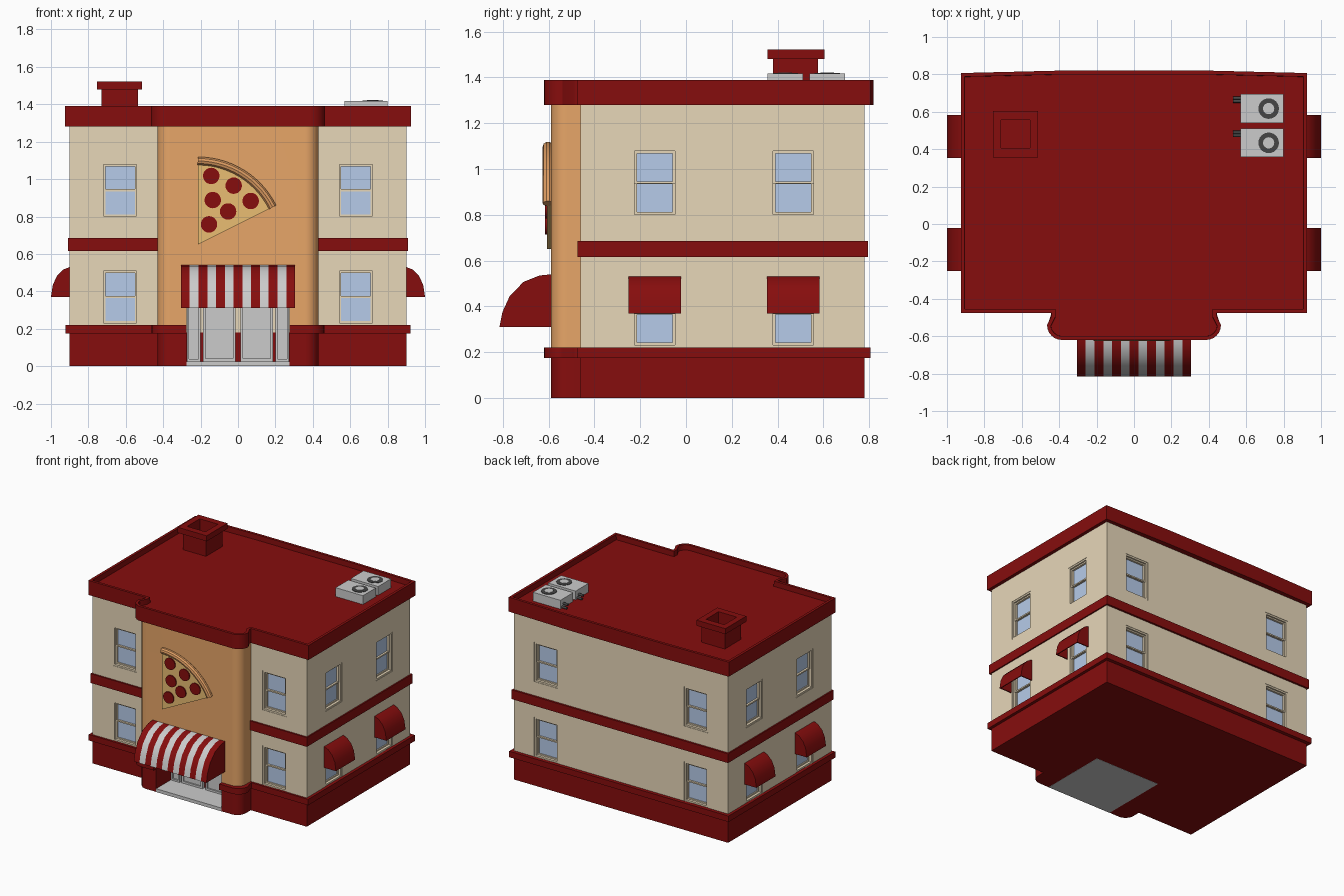
import bpy, bmesh
from math import radians, cos, sin, pi
from mathutils import Matrix, Vector

if "Cube" in bpy.data.objects:
    bpy.data.objects.remove(bpy.data.objects["Cube"])

I = Matrix.Identity(4)


def material(name, rgb):
    m = bpy.data.materials.new(name)
    m.diffuse_color = (*rgb, 1)
    m.use_nodes = True
    m.node_tree.nodes["Principled BSDF"].inputs["Base Color"].default_value = m.diffuse_color
    return m


RED = material("red", (0.24, 0.004, 0.004))
CREAM = material("cream", (0.80, 0.68, 0.485))
ORANGE = material("orange", (0.80, 0.38, 0.138))
GLASS = material("glass", (0.47, 0.60, 0.82))
CHEESE = material("cheese", (0.82, 0.51, 0.17))
CRUST = material("crust", (0.72, 0.33, 0.12))
DARK = material("dark", (0.06, 0.06, 0.06))
WHITE = material("white", (0.8, 0.8, 0.8))


def finish(name, bm, mat):
    bmesh.ops.recalc_face_normals(bm, faces=bm.faces)
    me = bpy.data.meshes.new(name)
    bm.to_mesh(me)
    bm.free()
    ob = bpy.data.objects.new(name, me)
    bpy.context.collection.objects.link(ob)
    if mat:
        me.materials.append(mat)
    return ob


def add_prism(bm, pts, z0, z1, frame=I):
    lo = [bm.verts.new(frame @ Vector((x, y, z0))) for x, y in pts]
    hi = [bm.verts.new(frame @ Vector((x, y, z1))) for x, y in pts]
    bm.faces.new(lo[::-1])
    top = bm.faces.new(hi)
    for i in range(len(pts)):
        j = (i + 1) % len(pts)
        bm.faces.new((lo[i], lo[j], hi[j], hi[i]))
    return top


def prism(name, pts, z0, z1, mat, frame=I):
    bm = bmesh.new()
    add_prism(bm, pts, z0, z1, frame)
    return finish(name, bm, mat)


def boxes(name, items, mat, frames=(I,)):
    bm = bmesh.new()
    for f in frames:
        for (x0, y0, z0), (x1, y1, z1) in items:
            add_prism(bm, [(x0, y0), (x1, y0), (x1, y1), (x0, y1)], z0, z1, f)
    return finish(name, bm, mat)


def cut(cutter, *targets):
    cutter.hide_render = True
    cutter.display_type = 'WIRE'
    for t in targets:
        mod = t.modifiers.new("cut", 'BOOLEAN')
        mod.operation, mod.solver, mod.object = 'DIFFERENCE', 'EXACT', cutter


def rect(x, y0, y1):
    return [(-x, y0), (x, y0), (x, y1), (-x, y1)]


def circle(x, y, r, n=24):
    return [(x + r * cos(2 * pi * i / n), y + r * sin(2 * pi * i / n)) for i in range(n)]


def mirrored(half):
    return half + [(-x, y) for x, y in reversed(half)]


def bay_corner(bay, bay_y, r):
    return [(bay - r + r * sin(i * pi / 12), bay_y + r - r * cos(i * pi / 12)) for i in range(7)]


def outline(w, front, back, bay, bay_y, neck, r=0.07, bow=0.0):
    # Building plan with a round-cornered front bay, mirrored about x = 0
    return mirrored(bay_corner(bay, bay_y, r) + [(neck, front - 0.015), (neck, front), (w, front), (w, back), (0.4, back + bow)])


def facing(x, y, z, deg):
    # Local axes: x = outward, y = up, z = along the wall
    return Matrix.Translation((x, y, z)) @ Matrix.Rotation(radians(deg), 4, 'Z') @ Matrix.Rotation(pi / 2, 4, 'X')


# Walls, base and front bay
base = prism("base", outline(0.90, -0.46, 0.78, 0.43, -0.59, 0.43), 0.001, 0.18, RED)
walls = prism("walls", rect(0.90, -0.46, 0.78), 0.18, 1.30, CREAM)
bay = prism("front_bay", mirrored(bay_corner(0.43, -0.59, 0.07) + [(0.43, -0.40)]), 0.18, 1.30, ORANGE)

# Trim bands
base_trim = prism("base_trim", outline(0.922, -0.475, 0.807, 0.462, -0.62, 0.445, 0.08), 0.175, 0.22, RED)
prism("middle_trim", rect(0.91, -0.473, 0.795), 0.615, 0.685, RED)

# Roof slab with sunken floor and parapet
bm = bmesh.new()
top = add_prism(bm, outline(0.925, -0.475, 0.807, 0.465, -0.62, 0.44, 0.08, 0.013), 1.28, 1.39)
bm.normal_update()
bmesh.ops.inset_individual(bm, faces=[top], thickness=0.02, use_even_offset=True)
bmesh.ops.inset_individual(bm, faces=[top], thickness=0.001, depth=-0.04, use_even_offset=True)
roof = finish("roof", bm, RED)

# Entrance recess, floor and doors
cut(boxes("entrance_cutter", [((-0.275, -0.9, -0.1), (0.275, -0.38, 0.44))], None), base, walls, bay, base_trim)
boxes("entrance_floor", [((-0.275, -0.59, 0), (0.275, -0.07, 0.025))], None)


def ring(w, h, t, d0, d1, cy=0.0):
    # Rectangular frame made of four bars
    a, b = w / 2, h / 2
    return [((d0, cy - b, -a), (d1, cy + b, -a + t)), ((d0, cy - b, a - t), (d1, cy + b, a)),
            ((d0, cy - b, -a + t), (d1, cy - b + t, a - t)), ((d0, cy + b - t, -a + t), (d1, cy + b, a - t))]


leaves = [facing(s * 0.1, -0.38, 0.2325, -90) for s in (-1, 1)]
boxes("door_leaves", ring(0.175, 0.415, 0.015, 0.005, 0.03) + [((0.005, -0.1925, -0.0725), (0.02, 0.1925, 0.0725))],
      WHITE, leaves)
sides = [facing(s * 0.237, -0.38, 0.2325, -90) for s in (-1, 1)]
boxes("door_side_panels", ring(0.074, 0.415, 0.012, 0.005, 0.035) + [((0.005, -0.1955, -0.025), (0.022, 0.1955, 0.025))],
      WHITE, sides)

# Windows on all four sides, two floors
frames = []
for z in (0.37, 0.94):
    for s in (-1, 1):
        frames += [facing(s * 0.63, -0.46, z, -90), facing(s * 0.63, 0.78, z, 90)]
        frames += [facing(s * 0.9, y, z, 0 if s > 0 else 180) for y in (-0.137, 0.468)]
cut(boxes("window_cutter", [((-0.045, -0.15, -0.1), (0.02, 0.15, 0.1))], None, frames), walls)
boxes("window_frames", ring(0.2, 0.3, 0.012, -0.045, -0.003), CREAM, frames)
boxes("window_sashes", ring(0.176, 0.142, 0.01, -0.035, -0.015, 0.067)
      + ring(0.176, 0.142, 0.01, -0.04, -0.022, -0.067), CREAM, frames)
boxes("window_glass", [((-0.045, -0.145, -0.095), (-0.03, 0.145, 0.095))], GLASS, frames)


def awning(name, profile, width, frame, stripes=1):
    # Curved open-bottomed sheet with closed ends, optionally striped
    zb, k = profile[-1][1], 0.93
    sheet = profile + [(d * k, zb + (z - zb) * k) for d, z in reversed(profile)]
    side = profile + [(0, zb)]
    step = width / stripes
    for mat, first, label in ((RED, 0, ""), (WHITE, 1, "_white_stripes")):
        if first >= stripes:
            continue
        bm = bmesh.new()
        for i in range(first, stripes, 2):
            a = -width / 2 + i * step
            a0 = a + (0.008 if i == 0 else 0)
            a1 = a + step - (0.008 if i == stripes - 1 else 0)
            add_prism(bm, sheet, a0, a1, frame)
        if first == 0:
            add_prism(bm, side, -width / 2, -width / 2 + 0.008, frame)
            add_prism(bm, side, width / 2 - 0.008, width / 2, frame)
        finish(name + label, bm, mat)


awning("entrance_awning", [(0, 0.54), (0.05, 0.535), (0.12, 0.507), (0.18, 0.445), (0.212, 0.375), (0.225, 0.31)],
       0.61, facing(0, -0.59, 0, -90), 13)
for s, side in ((-1, "left"), (1, "right")):
    for y, end in ((-0.137, "front"), (0.468, "back")):
        awning(f"{side}_{end}_window_awning", [(0, 0.53), (0.035, 0.516), (0.068, 0.482), (0.09, 0.435), (0.1, 0.37)],
               0.23, facing(s * 0.9, y, 0, 0 if s > 0 else 180))

# Pizza slice sign
front = Matrix.Translation((0, -0.585, 0)) @ Matrix.Rotation(pi / 2, 4, 'X')
tip = (-0.215, 0.65)
angles = [radians(26.5 + 63.5 * i / 14) for i in range(15)]
prism("pizza_cheese", [tip] + [(tip[0] + 0.44 * cos(a), tip[1] + 0.44 * sin(a)) for a in angles], 0, 0.022, CHEESE, front)
bm = bmesh.new()
for x, z in ((-0.143, 1.017), (-0.023, 0.965), (0.068, 0.883), (-0.135, 0.888), (-0.053, 0.827), (-0.155, 0.758)):
    add_prism(bm, circle(x, z, 0.044), 0.01, 0.03, front)
finish("pizza_toppings", bm, RED)
cu = bpy.data.curves.new("pizza_crust", 'CURVE')
cu.dimensions, cu.bevel_depth, cu.bevel_resolution, cu.use_fill_caps = '3D', 0.023, 3, True
sp = cu.splines.new('POLY')
sp.points.add(len(angles) - 1)
for p, a in zip(sp.points, angles):
    p.co = (tip[0] + 0.447 * cos(a), -0.603, tip[1] + 0.447 * sin(a), 1)
cu.materials.append(CRUST)
bpy.context.collection.objects.link(bpy.data.objects.new("pizza_crust", cu))

# Chimney with open flue
stack = boxes("chimney_stack", [((-0.73, 0.38, 1.34), (-0.535, 0.577, 1.485))], RED)
cap = boxes("chimney_cap", [((-0.755, 0.355, 1.48), (-0.512, 0.605, 1.522))], RED)
cut(boxes("flue_cutter", [((-0.71, 0.405, 1.39), (-0.557, 0.555, 1.6))], None), stack, cap)

# Rooftop air conditioners
for i, y in enumerate((0.434, 0.617), 1):
    boxes(f"air_conditioner_{i}", [((0.57, y - 0.077, 1.34), (0.80, y + 0.077, 1.417))], None)
    prism(f"fan_ring_{i}", circle(0.72, y, 0.055), 1.41, 1.420, DARK)
    prism(f"fan_hub_{i}", circle(0.72, y, 0.03), 1.41, 1.422, None)
    along = Matrix.Translation((0.53, y + 0.048, 1.37)) @ Matrix.Rotation(pi / 2, 4, 'Y')
    bm = bmesh.new()
    for d in (-1, 1):
        add_prism(bm, circle(d * 0.01, d * 0.008, 0.009, 12), 0, 0.045, along)
    finish(f"pipes_{i}", bm, DARK)

# Apply the cuts, smooth curved surfaces and keep edges sharp
bpy.ops.object.select_all(action='SELECT')
bpy.context.view_layer.objects.active = walls
bpy.ops.object.convert(target='MESH')
bpy.ops.object.shade_smooth_by_angle(angle=radians(32))
for ob in (base, bay, base_trim, roof):
    ob.modifiers.new("even_shading", 'WEIGHTED_NORMAL').keep_sharp = True
